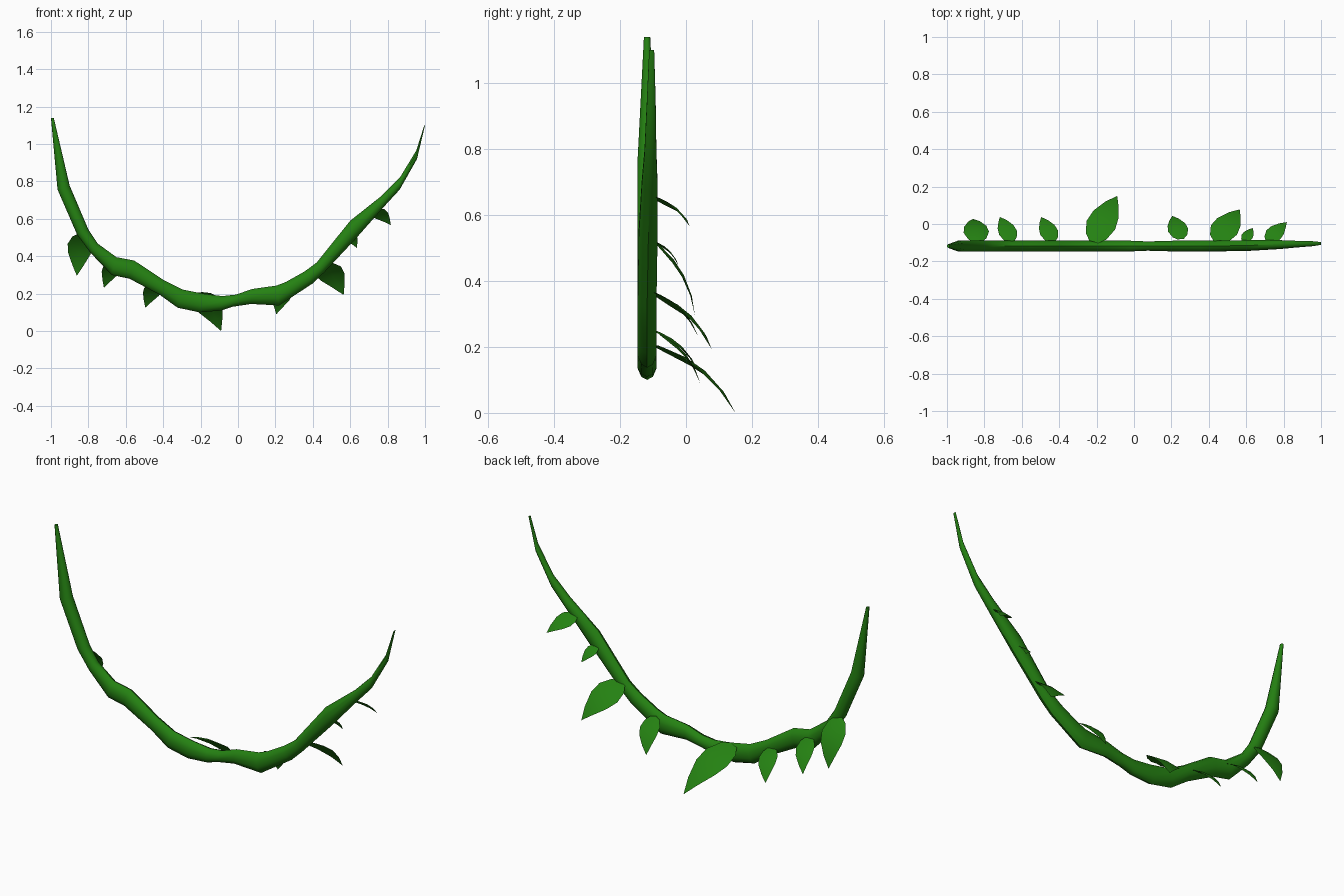
import bpy, math
from mathutils import Vector

if "Cube" in bpy.data.objects:
    bpy.data.objects.remove(bpy.data.objects["Cube"])

green = bpy.data.materials.new("vine green")
green.diffuse_color = (0.018, 0.22, 0.006, 1)
green.use_nodes = True
green.node_tree.nodes["Principled BSDF"].inputs["Base Color"].default_value = green.diffuse_color


def make(name, verts, faces):
    me = bpy.data.meshes.new(name)
    me.from_pydata([tuple(v) for v in verts], [], faces)
    me.materials.append(green)
    ob = bpy.data.objects.new(name, me)
    bpy.context.collection.objects.link(ob)
    bpy.ops.object.select_all(action='DESELECT')
    ob.select_set(True)
    bpy.context.view_layer.objects.active = ob
    bpy.ops.object.shade_smooth_by_angle(angle=math.radians(40))
    return ob


# Stem: outer and inner edge of each ring (x, z), flattened front to back
outer = [(-1, 1.14), (-.965, .757), (-.86, .515), (-.79, .42), (-.675, .3), (-.58, .28),
         (-.42, .195), (-.323, .125), (-.205, .1), (-.09, .11), (-.03, .13), (.07, .145),
         (.22, .137), (.285, .18), (.40, .255), (.465, .318), (.635, .5), (.785, .67),
         (.865, .757), (.957, .92), (1, 1.1)]
inner = [(-.985, 1.14), (-.9, .778), (-.8, .543), (-.75, .468), (-.65, .395), (-.555, .377),
         (-.393, .27), (-.297, .222), (-.185, .2), (-.085, .187), (-.01, .195), (.075, .225),
         (.205, .243), (.255, .262), (.355, .318), (.42, .366), (.6, .59), (.77, .725),
         (.865, .82), (.953, .965), (.996, 1.1)]
depth = [.01] + [.03] * 10 + [.026] + [.03] * 5 + [.025, .019, .014, .008]
N = 10
verts, faces = [], []
for (ox, oz), (ix, iz), d in zip(outer, inner, depth):
    o, i = Vector((ox, 0, oz)), Vector((ix, 0, iz))
    mid, half = (o + i) / 2, (i - o) / 2
    mid.y = -.118 + .014 * max(0, (mid.x - .5) / .5)
    for k in range(N):
        a = math.tau * k / N
        verts.append(mid + half * math.cos(a) + Vector((0, d * math.sin(a), 0)))
for r in range(len(outer) - 1):
    for k in range(N):
        a, b = r * N + k, r * N + (k + 1) % N
        faces.append((a, a + N, b + N, b))
faces.append(tuple(range(N)))
faces.append(tuple(range(len(verts) - 1, len(verts) - N - 1, -1)))
make("stem", verts, faces)


# Leaves: arched pointed blades hanging from the back of the stem
def leaf(name, base, tip, width):
    base, tip = Vector(base), Vector(tip)
    axis = tip - base
    a = axis.normalized()
    side = (Vector((1, 0, 0)) - a * a.x).normalized()
    up = side.cross(a)
    if up.z < 0:
        up = -up
    rows = [(0, .3), (.1, .72), (.3, 1), (.52, .88), (.78, .45)]
    vs, fs = [], []
    for t, w in rows:
        c = base + axis * t + up * axis.length * .45 * t * (1 - t)
        for s in (-1, 0, 1):
            vs.append(c + side * s * w * width - up * abs(s) * w * width * .12)
    vs.append(tip)
    for r in range(len(rows) - 1):
        for s in (0, 1):
            i = r * 3 + s
            fs.append((i, i + 1, i + 4, i + 3))
    n = len(vs) - 1
    fs += [(n - 3, n - 2, n), (n - 2, n - 1, n)]
    make(name, vs, fs)


leaves = [((-.835, -.095, .52), (-.862, .027, .296), .068),
          ((-.655, -.095, .365), (-.717, .037, .232), .05),
          ((-.435, -.095, .25), (-.496, .037, .125), .05),
          ((-.215, -.095, .205), (-.09, .15, 0), .082),
          ((.25, -.08, .24), (.205, .043, .09), .055),
          ((.445, -.095, .36), (.565, .078, .193), .078),
          ((.59, -.095, .52), (.635, -.022, .445), .032),
          ((.715, -.095, .65), (.817, .01, .567), .048)]
for n, (b, t, w) in enumerate(leaves):
    leaf("leaf_%d" % (n + 1), b, t, w)
